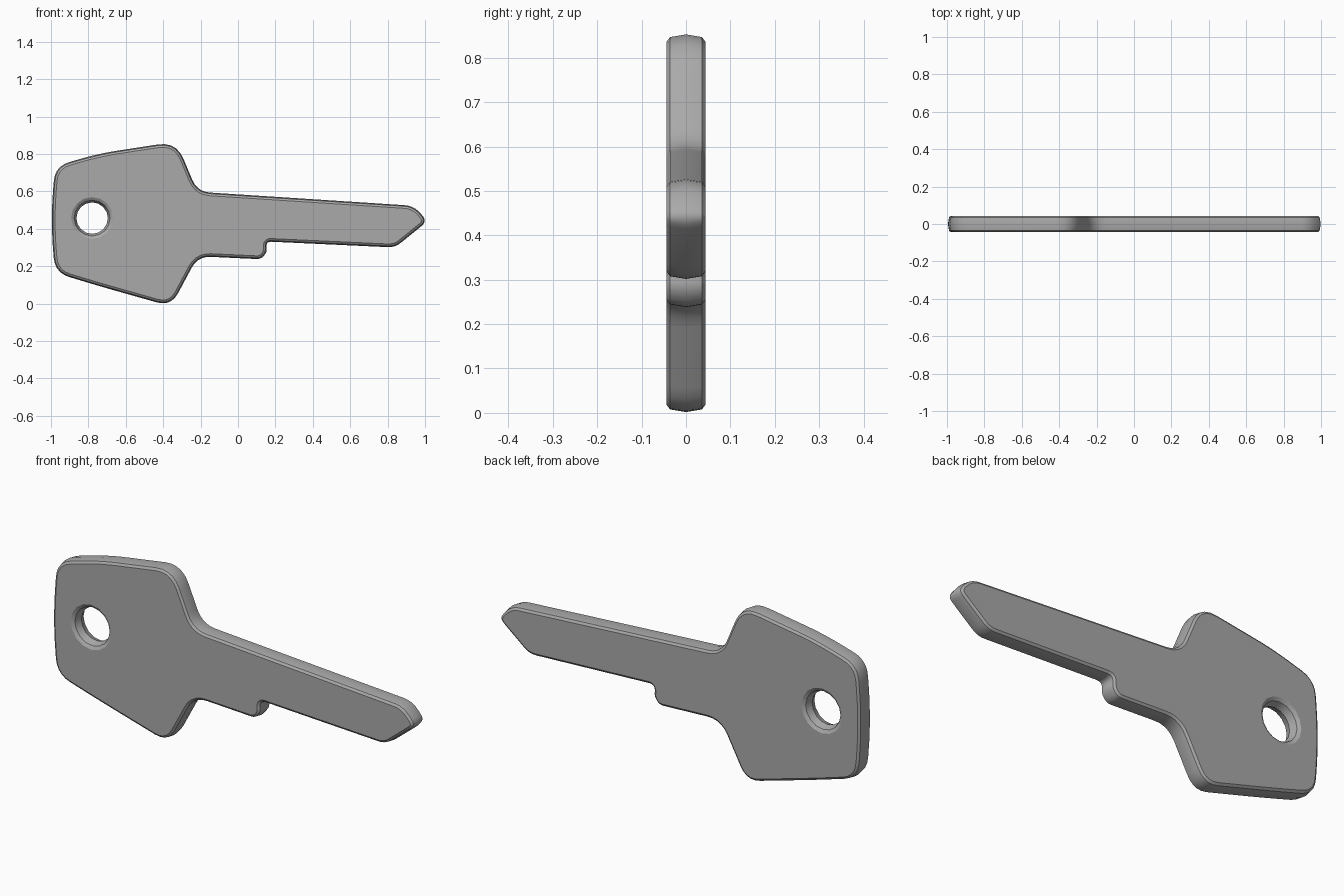
import bpy
import bmesh
import math
from mathutils import Vector

cube = bpy.data.objects.get("Cube")
if cube:
    bpy.data.objects.remove(cube, do_unlink=True)

# Outline corners, clockwise: x, z, length cut back for rounding
CORNERS = [
    (-1.003, .44, .18), (-.978, .735, .08), (-.74, .803, .1), (-.33, .866, .1),
    (-.218, .598, .07), (.94, .523, .05), (1.013, .44, .04), (.84, .3, .04),
    (.15, .332, .028), (.155, .28, .018), (.127, .237, .03),
    (-.215, .253, .07), (-.358, -.015, .08), (-.74, .093, .1), (-.978, .165, .08),
]
HOLE_CENTRE = Vector((-.78, .457))
HOLE_RADIUS = .084
HOLE_SIDES = 16

# Edge cross-sections: y, distance cut back from the widest line
RIM = [(-.044, .017), (-.036, .006), (0, 0), (.036, .006), (.044, .017)]
HOLE_RIM = [(-.044, .028), (-.034, .012), (0, 0), (.034, .012), (.044, .028)]


def rounded_outline(corners, steps=5):
    """Replace every corner with a short curve."""
    points = []
    for i, (x, z, cut) in enumerate(corners):
        p = Vector((x, z))
        before = Vector(corners[i - 1][:2])
        after = Vector(corners[(i + 1) % len(corners)][:2])
        a = p + (before - p).normalized() * cut
        b = p + (after - p).normalized() * cut
        for s in range(steps + 1):
            t = s / steps
            points.append(a * (1 - t) ** 2 + p * 2 * t * (1 - t) + b * t ** 2)
    return points


def inset(points, distance):
    """Move a clockwise loop inwards along its normals."""
    moved = []
    for i, p in enumerate(points):
        tangent = points[(i + 1) % len(points)] - points[i - 1]
        moved.append(p + Vector((tangent.y, -tangent.x)).normalized() * distance)
    return moved


def add_wall(bm, points, rim):
    """Bridge the cross-section rings; return the end edges of each side."""
    rings = [[bm.verts.new((p.x, y, p.y)) for p in inset(points, d)] for y, d in rim]
    count = len(points)
    for low, high in zip(rings, rings[1:]):
        for i in range(count):
            j = (i + 1) % count
            bm.faces.new((low[i], low[j], high[j], high[i]))
    return [[bm.edges.get((ring[i - 1], ring[i])) for i in range(count)]
            for ring in (rings[0], rings[-1])]


# Key body: rounded outer wall, keyring hole and two flat sides
bm = bmesh.new()
outer = add_wall(bm, rounded_outline(CORNERS), RIM)
angles = [math.tau * i / HOLE_SIDES for i in range(HOLE_SIDES)]
circle = [HOLE_CENTRE + HOLE_RADIUS * Vector((math.cos(a), math.sin(a))) for a in angles]
hole = add_wall(bm, circle, HOLE_RIM)
for outer_edges, hole_edges in zip(outer, hole):
    bmesh.ops.triangle_fill(bm, use_beauty=True, edges=outer_edges + hole_edges)
bmesh.ops.recalc_face_normals(bm, faces=bm.faces)

mesh = bpy.data.meshes.new("key_body")
bm.to_mesh(mesh)
bm.free()
key = bpy.data.objects.new("key_body", mesh)
bpy.context.collection.objects.link(key)

# Grey metal
metal = bpy.data.materials.new("grey_metal")
metal.use_nodes = True
colour = (.4, .4, .4, 1)
metal.diffuse_color = colour
metal.node_tree.nodes["Principled BSDF"].inputs["Base Color"].default_value = colour
mesh.materials.append(metal)

bpy.context.view_layer.objects.active = key
key.select_set(True)
bpy.ops.object.shade_smooth_by_angle(angle=math.radians(25))
